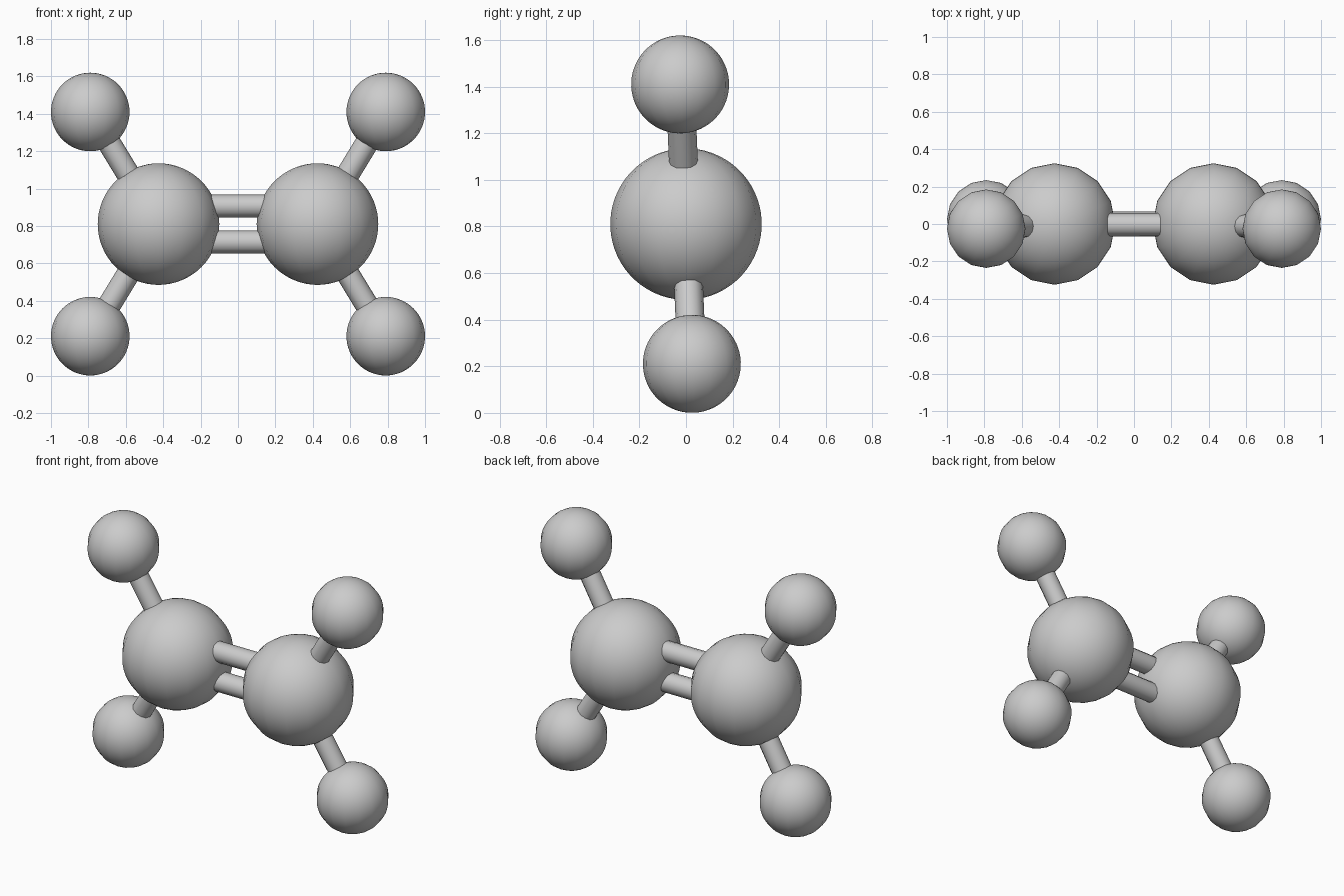
import bpy, math
from mathutils import Vector, Matrix

if "Cube" in bpy.data.objects:
    bpy.data.objects.remove(bpy.data.objects["Cube"])

# Whole molecule leans slightly about the x axis
CENTRE = Vector((0, 0, 0.81))
TILT = Matrix.Translation(CENTRE) @ Matrix.Rotation(math.radians(2.4), 4, 'X')
BOND_R = 0.062


def smooth(obj):
    for p in obj.data.polygons:
        p.use_smooth = True


def atom(name, pos, radius):
    bpy.ops.mesh.primitive_uv_sphere_add(segments=16, ring_count=32, radius=radius)
    obj = bpy.context.object
    obj.name = name
    obj.matrix_world = TILT @ Matrix.Translation(pos)
    smooth(obj)


def half_bond(name, start, end):
    axis = end - start
    bpy.ops.mesh.primitive_cylinder_add(vertices=12, radius=BOND_R,
                                        depth=axis.length, end_fill_type='NOTHING')
    obj = bpy.context.object
    obj.name = name
    rot = axis.to_track_quat('Z', 'Y').to_matrix().to_4x4()
    obj.matrix_world = TILT @ Matrix.Translation((start + end) / 2) @ rot
    smooth(obj)


def bond(name, a, b):
    # Each bond is two half tubes meeting in the middle
    mid = (a + b) / 2
    half_bond(name + "_inner", a, mid)
    half_bond(name + "_outer", b, mid)


for sx, side in ((-1, "left"), (1, "right")):
    # Large central atoms
    carbon = Vector((sx * 0.425, 0, 0))
    atom(f"large_atom_{side}", carbon, 0.325)
    # Small outer atoms with single bonds
    for sz, level in ((1, "upper"), (-1, "lower")):
        hydrogen = Vector((sx * 0.79, 0, sz * 0.60))
        atom(f"small_atom_{level}_{side}", hydrogen, 0.21)
        bond(f"single_bond_{level}_{side}", carbon, hydrogen)

# Double bond between the large atoms
for sz, level in ((1, "upper"), (-1, "lower")):
    bond(f"double_bond_{level}", Vector((-0.425, 0, sz * 0.096)),
         Vector((0.425, 0, sz * 0.096)))
